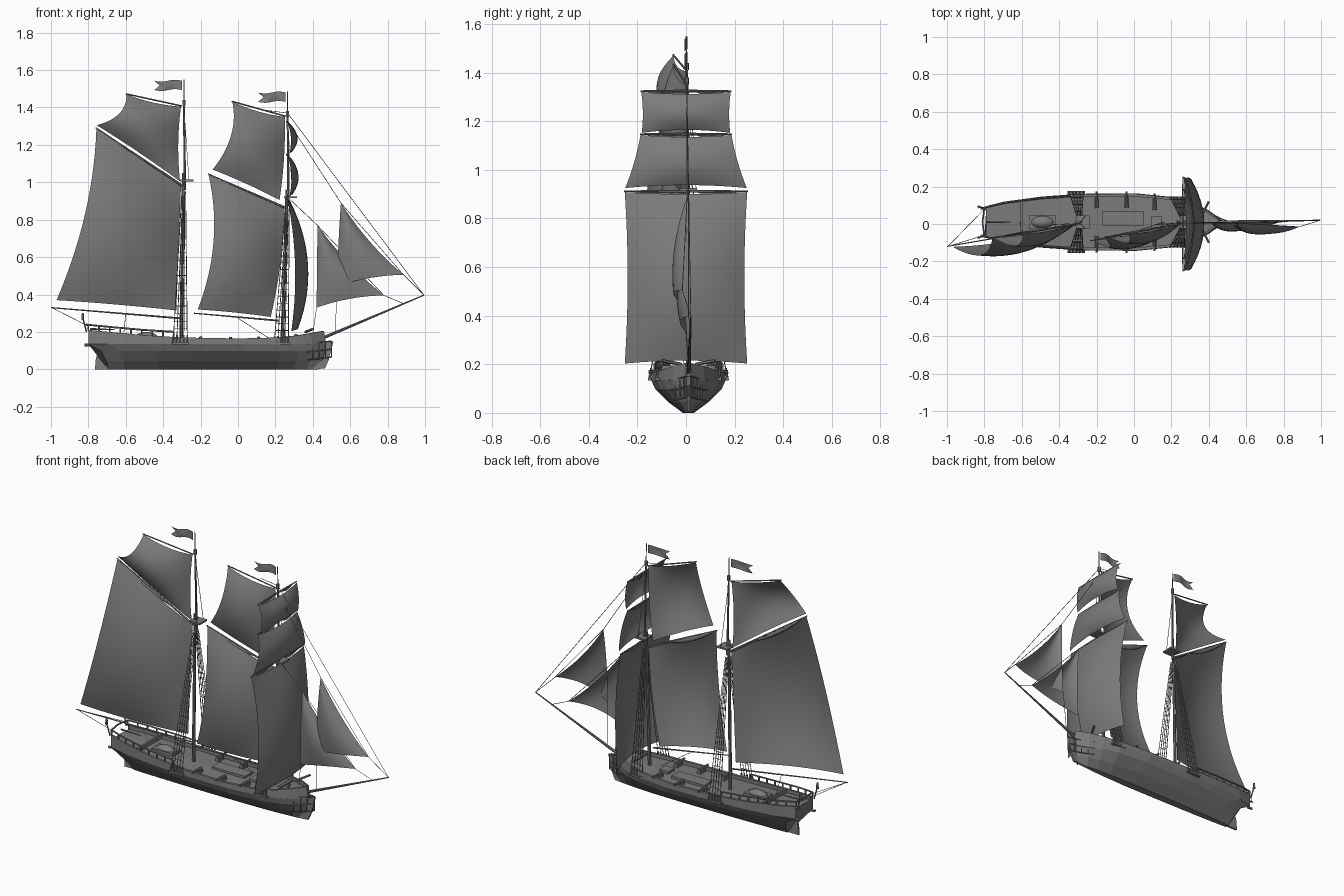
import bpy, bmesh, math
from mathutils import Vector as V

cube = bpy.data.objects.get("Cube")
if cube:
    bpy.data.objects.remove(cube)

MID = 0.01  # centreline of the ship
grey = bpy.data.materials.new("weathered_grey")
grey.use_nodes = True
tone = (0.2, 0.2, 0.2, 1)
grey.diffuse_color = tone
grey.node_tree.nodes["Principled BSDF"].inputs["Base Color"].default_value = tone


def finish(name, bm, smooth=False, solid=True):
    if solid:
        bmesh.ops.recalc_face_normals(bm, faces=bm.faces)
    mesh = bpy.data.meshes.new(name)
    bm.to_mesh(mesh)
    bm.free()
    for face in mesh.polygons:
        face.use_smooth = smooth
    mesh.materials.append(grey)
    obj = bpy.data.objects.new(name, mesh)
    bpy.context.collection.objects.link(obj)
    return obj


def add_bar(bm, start, end, r0, r1=None, sides=6):
    start, end = V(start), V(end)
    axis = end - start
    turn = axis.to_track_quat('Z', 'Y').to_matrix().to_4x4()
    turn.translation = (start + end) / 2
    bmesh.ops.create_cone(bm, cap_ends=True, segments=sides, radius1=r0,
                          radius2=r0 if r1 is None else r1, depth=axis.length, matrix=turn)


def bars(name, items, radius, end_radius=None, sides=6):
    bm = bmesh.new()
    for start, end in items:
        add_bar(bm, start, end, radius, end_radius, sides)
    return finish(name, bm)


def chain(points):
    return list(zip(points[:-1], points[1:]))


def box(name, centre, size):
    bm = bmesh.new()
    bmesh.ops.create_cube(bm, size=1)
    for v in bm.verts:
        v.co = V(a * b for a, b in zip(v.co, size)) + V(centre)
    return finish(name, bm)


def sheet(name, place, nu, nv):
    bm = bmesh.new()
    grid = [[bm.verts.new(place(i / nu, j / nv)) for i in range(nu + 1)] for j in range(nv + 1)]
    for a, b in chain(grid):
        for i in range(nu):
            bm.faces.new((a[i], a[i + 1], b[i + 1], b[i]))
    bmesh.ops.remove_doubles(bm, verts=bm.verts, dist=0.0001)
    return finish(name, bm, True, False)


def sail(name, corners, belly, left=(0, 0, 0), right=(0, 0, 0), top=(0, 0, 0), foot=(0, 0, 0)):
    """Four corners run round from the top left; each edge may bow, and the middle fills."""
    a, b, c, d = map(V, corners)
    belly, left, right, top, foot = map(V, (belly, left, right, top, foot))

    def place(u, v):
        hu, hv = 4 * u * (1 - u), 4 * v * (1 - v)
        flat = a.lerp(b, u).lerp(d.lerp(c, u), v)
        return flat + belly * hu * hv + left.lerp(right, u) * hv + top.lerp(foot, v) * hu
    return sheet(name, place, 12, 14)


def bundle(name, start, end, depth):
    """Slim fold of canvas hanging under a spar."""
    start, end = V(start), V(end)

    def place(u, v):
        swell = math.sin(math.pi * u) * depth
        turn = math.tau * v
        return start.lerp(end, u) + V((0, 0, -swell)) + V((0, math.sin(turn) * .4, math.cos(turn))) * swell
    return sheet(name, place, 10, 8)


# Hull: stations of length, half breadth and rail height
stations = [(-.8, .082, .21), (-.7, .108, .2), (-.5, .135, .182), (-.3, .15, .17), (0, .152, .165),
            (.2, .132, .17), (.3, .1, .18), (.38, .063, .193), (.45, .01, .205)]


def rail_at(x):
    for (x0, w0, z0), (x1, w1, z1) in chain(stations):
        if x <= x1:
            t = (x - x0) / (x1 - x0)
            return w0 + (w1 - w0) * t, z0 + (z1 - z0) * t
    return stations[-1][1:]


bm = bmesh.new()
rings = []
for x, w, z in stations:
    t = (x + .8) / 1.25
    rows = [(0, z - .018, -.79, .45), (.9, z - .022, -.79, .45), (.9, z, -.79, .45), (1, z, -.8, .46),
            (1.01, .135, -.8, .47), (.9, .098, -.73, .465), (.55, .045, -.705, .45), (.15, 0, -.695, .43)]
    half = [(a + (b - a) * t, f * w, h) for f, h, a, b in rows]
    loop = [(p, MID + q, r) for p, q, r in half] + [(p, MID - q, r) for p, q, r in reversed(half[1:])]
    rings.append([bm.verts.new(p) for p in loop])
for a, b in chain(rings):
    for i in range(len(a)):
        k = (i + 1) % len(a)
        bm.faces.new((a[i], a[k], b[k], b[i]))
bm.faces.new(rings[0])
bm.faces.new(rings[-1])
finish("hull", bm)


def plate(name, outline, thick):
    bm = bmesh.new()
    face = bm.faces.new([bm.verts.new((x, MID - thick / 2, z)) for x, z in outline])
    new = bmesh.ops.extrude_face_region(bm, geom=[face])["geom"]
    bmesh.ops.translate(bm, vec=(0, thick, 0), verts=[g for g in new if isinstance(g, bmesh.types.BMVert)])
    return finish(name, bm)


plate("rudder", [(-.765, 0), (-.69, 0), (-.7, .09), (-.75, .09), (-.76, .06)], .012)
plate("stem", [(.4, 0), (.465, .005), (.485, .05), (.51, .15), (.48, .15), (.42, .1)], .012)

# Beakhead lattice
lattice = []
for s in (-1, 1):
    def head(t, h):
        return (.37 + .13 * t, MID + s * (.07 * (1 - t) ** 1.3 + .006), .05 + .043 * h + .015 * t)
    for h in range(3):
        lattice += chain([head(i / 4, h) for i in range(5)])
    lattice += [(head(t, 0), head(t, 2)) for t in (.25, .5, .75, 1)]
bars("beakhead_rails", lattice, .0035)

# Quarterdeck rail
rail = []
for s in (-1, 1):
    line = []
    for i in range(9):
        x = -.8 + .057 * i
        w, z = rail_at(x)
        line.append(V((x, MID + s * w * .95, z + .028)))
        rail.append((line[-1] - V((0, 0, .03)), line[-1]))
    rail += chain(line)
    rail.append((line[0], (-.81, MID, .24)))
bars("quarterdeck_rail", rail, .005)
box("quarterdeck_step", (-.6, MID, .183), (.012, .23, .025))

# Stern lanterns and catheads
for s in (-1, 1):
    bars("lantern_post", [((-.81, MID + s * .078, .2), (-.83, MID + s * .082, .275))], .004)
    bars("lantern", [((-.83, MID + s * .082, .265), (-.83, MID + s * .082, .3))], .008, .006)
    bars("stern_bracket", [((-.79, MID + s * .07, .13), (-.82, MID + s * .075, .13))], .008)
    bars("cathead", [((.36, MID + s * .03, .2), (.4, MID + s * .11, .215))], .007)

# Deck fittings
bm = bmesh.new()
bmesh.ops.create_uvsphere(bm, u_segments=12, v_segments=8, radius=1)
for v in bm.verts:
    v.co = (-.49 + v.co.x * .065, MID + v.co.y * .035, .165 + v.co.z * .035)
finish("cabin_dome", bm, True)
box("cabin_base", (-.49, MID, .168), (.14, .075, .02))
box("main_hatch", (-.06, .03, .152), (.22, .075, .018))
box("fore_hatch", (.12, MID, .155), (.06, .06, .018))
bars("tiller", [((-.79, MID, .215), (-.66, MID, .212))], .006, .003)
bars("windlass", [((.31, -.05, .18), (.31, .07, .18))], .011)
for x in (-.2, -.04, .11):
    for s in (-1, 1):
        w, z = rail_at(x)
        bars("cannon", [((x, MID + s * (w - .075), z - .001), (x, MID + s * (w + .012), z + .003))], .01, .006, 8)
        box("cannon_carriage", (x, MID + s * (w - .05), z - .013), (.024, .05, .015))

# Masts, each with crosstrees, shrouds and ratlines
for label, foot, cap, top, pole in (("main", -.305, 1.01, 1.44, 1.55), ("fore", .235, .92, 1.38, 1.485)):
    high = foot + (.013 if label == "main" else .027)
    bars(label + "_mast", [((foot, MID, .1), (high, MID - .004, cap + .04))], .01, .008, 8)
    bars(label + "_topmast", [((high + .008, MID, cap - .05), (high + .003, .003, top))], .007, .005, 8)
    bars(label + "_pole", [((high + .003, .003, top - .01), (high + .003, 0, pole))], .003, .002)
    bars(label + "_mast_cap", [((high + .003, .003, top - .03), (high + .003, .003, top))], .009)
    box(label + "_crosstrees", (high + .018, MID, cap), (.07, .07, .01))
    for s in (-1, 1):
        w = rail_at(foot)[0] + .012
        low = [V((foot - .042 + .019 * i, MID + s * w, .135)) for i in range(5)]
        up = [V((high - .008 + .005 * i, MID + s * .012, cap - .06)) for i in range(5)]
        bars(label + "_shrouds", list(zip(low, up)), .0022, sides=4)
        steps = [k / 20 for k in range(2, 20)]
        bars(label + "_ratlines", [(low[0].lerp(up[0], t), low[4].lerp(up[4], t)) for t in steps], .0018, sides=4)
        bars(label + "_deadeyes", [(p, p.lerp(q, .06)) for p, q in zip(low, up)], .005)
        box(label + "_channel", (foot - .004, MID + s * (w - .006), .138), (.095, .02, .01))
        bars(label + "_topmast_shrouds", [((high + .03, MID + s * .032, cap), (high + .003, .003, top - .04))],
             .0015, sides=4)

# Fore-and-aft sails, bellied to one side
sail("main_sail", [(-.757, -.072, 1.285), (-.305, 0, .98), (-.33, -.005, .315), (-.97, -.122, .37)],
     (0, -.04, 0), left=(.045, -.068, 0), foot=(0, -.025, .004), top=(0, -.015, 0))
sail("main_topsail", [(-.595, -.052, 1.47), (-.305, 0, 1.405), (-.31, 0, 1.005), (-.755, -.072, 1.305)],
     (0, -.03, 0), left=(.04, -.055, -.02), right=(-.012, 0, 0), foot=(0, -.015, .006), top=(0, -.01, -.012))
sail("fore_gaff_sail", [(-.157, -.07, 1.04), (.25, 0, .86), (.175, 0, .28), (-.215, -.085, .32)],
     (0, -.035, 0), left=(.055, -.05, 0), right=(.015, 0, 0), foot=(0, -.02, .004), top=(0, -.015, 0))
sail("fore_gaff_topsail", [(-.03, -.052, 1.43), (.25, 0, 1.35), (.222, 0, .905), (-.135, -.07, 1.068)],
     (0, -.03, 0), left=(.045, -.04, 0), right=(.01, 0, 0), foot=(0, -.015, .006), top=(0, -.01, -.012))

# Square sails, bellied forward
for name, upper, lower, z1, z0, fill in (("course", .252, .252, .908, .203, 1),
                                         ("lower_topsail", .187, .25, 1.143, .925, .5),
                                         ("upper_topsail", .184, .182, 1.32, 1.152, .45)):
    x, pinch = .265, .012 * fill
    sail(name, [(x, -upper, z1), (x, upper, z1), (x + .02 * fill, lower, z0), (x + .02 * fill, -lower, z0)],
         (.045 * fill, 0, 0), left=(.03 * fill, pinch, 0), right=(.03 * fill, -pinch, 0),
         top=(.014, 0, -.008), foot=(.035 * fill, 0, .012))
    yard = [((x - .004, 0, z1 + .004), (x - .004, s * (upper + .003), z1 + .004)) for s in (-1, 1)]
    bars(name + "_yard", yard, .006, .003)
    for s in (-1, 1):
        bundle(name + "_fold", (x - .006, s * .04, z1), (x - .006, s * upper * .85, z1), .008)

# Head sails
sail("outer_jib", [(.55, .005, .89), (.55, .005, .89), (.885, -.015, .505), (.53, -.005, .445)],
     (0, -.02, 0), left=(-.003, -.008, 0), right=(-.015, 0, -.012), foot=(0, -.042, .014))
sail("inner_jib", [(.425, .01, .77), (.425, .01, .77), (.78, .01, .395), (.42, 0, .33)],
     (0, -.025, 0), left=(0, -.01, 0), right=(-.012, 0, -.012), foot=(0, -.03, .015))

# Bowsprit, booms and gaffs
bars("bowsprit", [((.4, MID, .145), (.995, .02, .397))], .009, .003, 8)
bars("main_boom", [((-.3, 0, .272), (-1, -.12, .33))], .005, .003)
bars("fore_boom", [((.22, 0, .26), (-.235, -.09, .3))], .005, .003)
for name, root, peak in (("main", V((-.3, 0, .983)), V((-.76, -.073, 1.292))),
                         ("fore", V((.25, 0, .865)), V((-.16, -.071, 1.045)))):
    bars(name + "_gaff", [(root, peak)], .007, .003)
    bundle(name + "_gaff_fold", root.lerp(peak, .25), peak, .015)
bars("main_topsail_yard", [((-.3, .002, 1.408), (-.6, -.053, 1.473))], .004)
bars("fore_topsail_yard", [((.255, .002, 1.353), (-.033, -.053, 1.433))], .004)

# Stays and running lines
tip, stern = (.995, .02, .395), V((-.8, MID, .21))
lines = [((.265, .003, 1.37), tip), ((.265, .003, 1.33), (.55, .005, .89)), ((.55, .005, .89), (.885, -.015, .505)),
         ((.885, -.015, .505), tip), ((.265, MID, .92), (.425, .01, .77)), ((.425, .01, .77), (.78, .01, .395)),
         ((.78, .01, .395), (.89, .02, .35)), ((.53, -.005, .445), (.52, MID, .2)), ((.42, 0, .33), (.4, MID, .19)),
         ((-.6, -.06, .3), (-.61, MID, .2)), ((-.01, -.045, .28), (.16, MID, .17)),
         ((.265, .003, 1.37), (.15, 0, 1.385))]
lines += [((-.995, -.12, .33), stern + V((0, s * .07, .02))) for s in (-1, 1)]
bars("rigging_lines", lines, .0016, sides=4)

# Swallow-tailed flags
for name, x, z in (("main_flag", -.3, 1.493), ("fore_flag", .255, 1.43)):
    def wave(u, v):
        notch = .03 * (1 - abs(2 * v - 1)) * u
        ripple = math.sin(u * math.tau)
        return (x - .148 * u + notch, .006 * ripple, z + .05 * v + .005 * ripple)
    sheet(name, wave, 12, 4)
